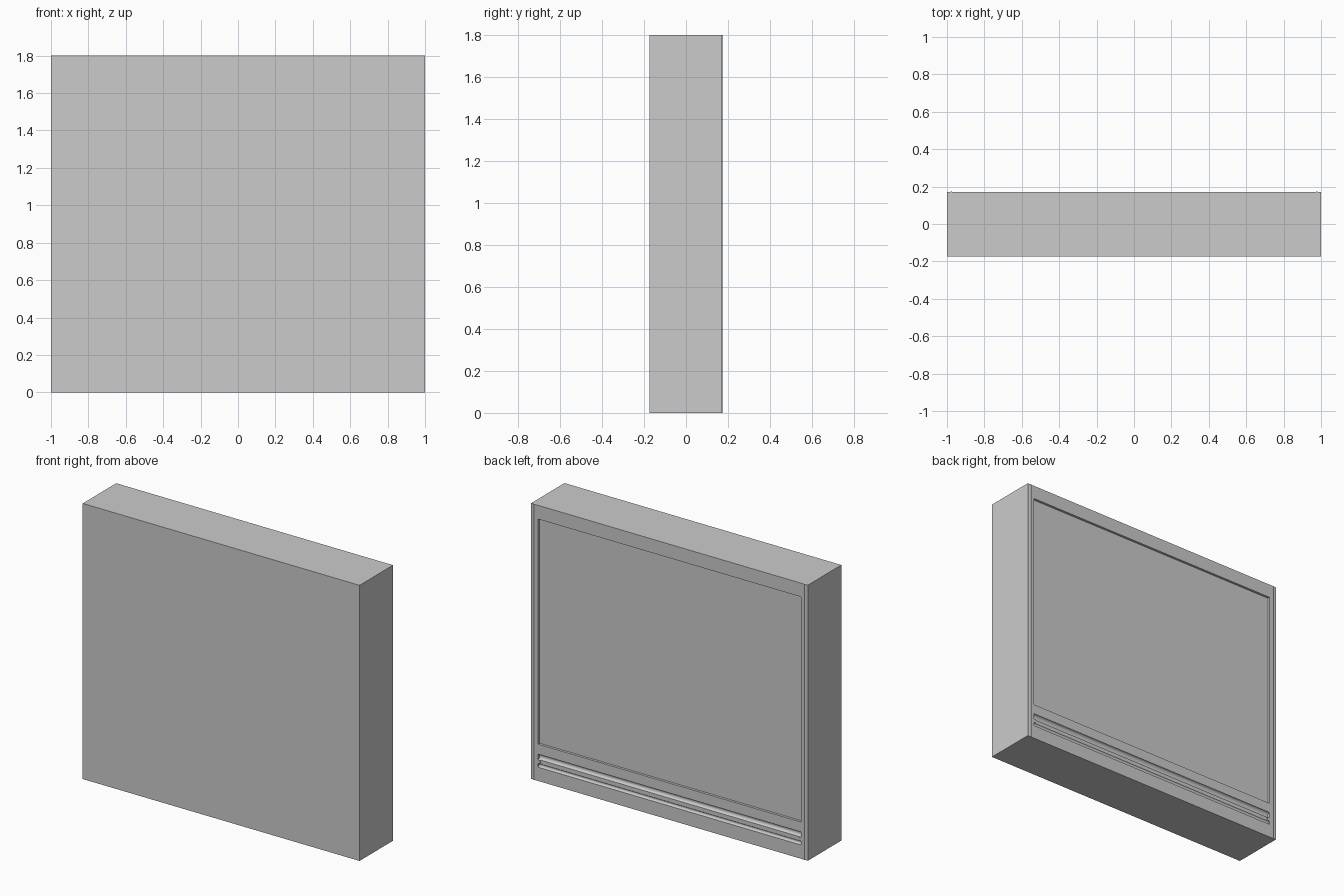
import bpy, math

if "Cube" in bpy.data.objects:
    bpy.data.objects.remove(bpy.data.objects["Cube"])

BACK, FRONT = 0.171, -0.174


def box(name, x0, x1, y0, y1, z0, z1):
    bpy.ops.mesh.primitive_cube_add(size=1, location=((x0 + x1) / 2, (y0 + y1) / 2, (z0 + z1) / 2))
    ob = bpy.context.object
    ob.name = name
    ob.scale = (x1 - x0, y1 - y0, z1 - z0)
    bpy.ops.object.transform_apply(location=True, rotation=False, scale=True)
    return ob


def rod(name, radius, half_length, y, z):
    bpy.ops.mesh.primitive_cylinder_add(vertices=32, radius=radius, depth=2 * half_length,
                                        location=(0, y, z), rotation=(0, math.pi / 2, 0))
    ob = bpy.context.object
    ob.name = name
    return ob


def carve(target, cutter):
    mod = target.modifiers.new("carve", 'BOOLEAN')
    mod.operation = 'DIFFERENCE'
    mod.solver = 'EXACT'
    mod.object = cutter
    bpy.context.view_layer.objects.active = target
    bpy.ops.object.modifier_apply(modifier=mod.name)
    bpy.data.objects.remove(cutter, do_unlink=True)


# Main slab
body = box("cabinet_body", -1, 1, FRONT, BACK, 0, 1.8)

# Shallow recessed rear panel
carve(body, box("panel_cutter", -0.95, 0.95, BACK - 0.016, BACK + 0.1, 0.24, 1.71))

# Two round channels with a shallow strip between them
carve(body, box("strip_cutter", -0.935, 0.935, BACK - 0.006, BACK + 0.1, 0.112, 0.145))
carve(body, rod("upper_channel_cutter", 0.019, 0.95, BACK, 0.156))
carve(body, rod("lower_channel_cutter", 0.012, 0.95, BACK, 0.102))
bpy.ops.object.select_all(action='DESELECT')
body.select_set(True)
bpy.context.view_layer.objects.active = body
bpy.ops.object.shade_smooth_by_angle(angle=math.radians(30))

# Fine vertical beads along both rear edges
for side, x in (("left", -0.977), ("right", 0.977)):
    bead = [(x - 0.01, BACK - 0.001), (x + 0.01, BACK - 0.001), (x, BACK + 0.003)]
    verts = [(px, py, z) for z in (0, 1.8) for px, py in bead]
    mesh = bpy.data.meshes.new(side + "_edge_bead")
    mesh.from_pydata(verts, [], [(2, 1, 0), (3, 4, 5), (0, 1, 4, 3), (1, 2, 5, 4), (2, 0, 3, 5)])
    bpy.context.collection.objects.link(bpy.data.objects.new(side + "_edge_bead", mesh))
